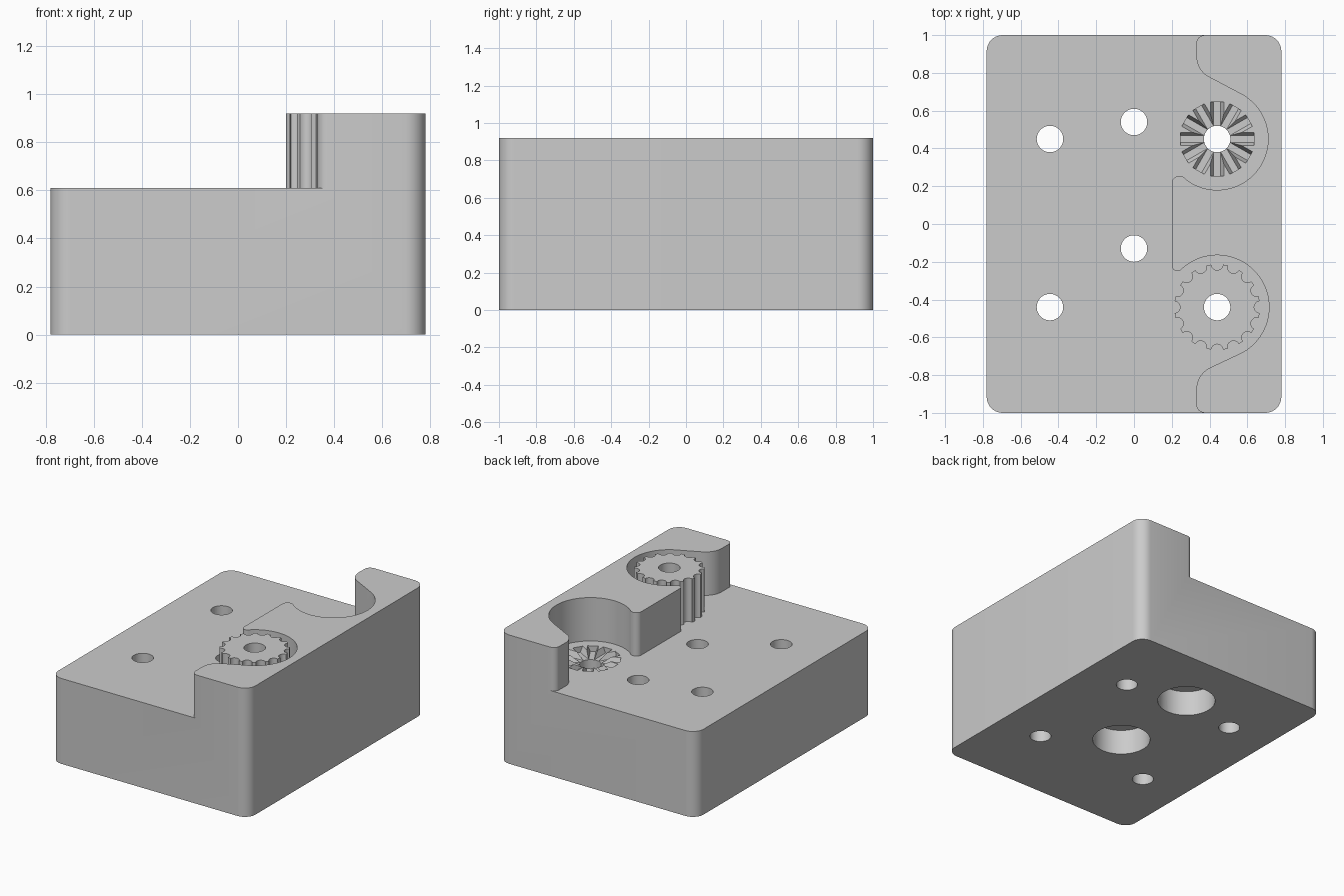
import bpy, bmesh, math

if "Cube" in bpy.data.objects:
    bpy.data.objects.remove(bpy.data.objects["Cube"])

W, L, FLOOR, TOP = 0.78, 1.0, 0.61, 0.92
UP, LOW = (0.44, 0.45), (0.44, -0.44)   # centres of the two pockets

grey = bpy.data.materials.new("grey_plastic")
grey.use_nodes = True
colour = (0.6, 0.6, 0.6, 1)
grey.diffuse_color = colour
grey.node_tree.nodes["Principled BSDF"].inputs["Base Color"].default_value = colour


def arc(centre, r, a0, a1, n=12):
    """Points along an arc, leaving out its end."""
    angles = [math.radians(a0 + (a1 - a0) * i / n) for i in range(n)]
    return [(centre[0] + r * math.cos(a), centre[1] + r * math.sin(a)) for a in angles]


def loft(name, shapes):
    """One object of closed solids, each given as (low outline, high outline, z0, z1)."""
    bm = bmesh.new()
    for low_points, high_points, z0, z1 in shapes:
        low = [bm.verts.new((x, y, z0)) for x, y in low_points]
        high = [bm.verts.new((x, y, z1)) for x, y in high_points]
        bm.faces.new(low[::-1])
        bm.faces.new(high)
        for i in range(len(low)):
            bm.faces.new((low[i - 1], low[i], high[i], high[i - 1]))
    if bm.calc_volume(signed=True) < 0:
        bmesh.ops.reverse_faces(bm, faces=bm.faces[:])
    mesh = bpy.data.meshes.new(name)
    bm.to_mesh(mesh)
    bm.free()
    mesh.materials.append(grey)
    obj = bpy.data.objects.new(name, mesh)
    bpy.context.collection.objects.link(obj)
    return obj


def cut(target, cutter):
    """Subtract the cutter, bake the result and discard the cutter."""
    mod = target.modifiers.new("cut", "BOOLEAN")
    mod.operation, mod.solver, mod.object = "DIFFERENCE", "EXACT", cutter
    bpy.context.view_layer.update()
    deps = bpy.context.evaluated_depsgraph_get()
    mesh = bpy.data.meshes.new_from_object(target.evaluated_get(deps))
    target.modifiers.clear()
    target.data = mesh
    bpy.data.objects.remove(cutter)


def drill(target, centres, r, z0, z1):
    circles = [arc(c, r, 0, 360, 48) for c in centres]
    cut(target, loft("drill", [(c, c, z0, z1) for c in circles]))


def star(r, half_width, arms=12):
    """Outline of equal-width arms around the back pocket centre."""
    points = []
    notch = half_width / math.sin(math.pi / arms)
    for i in range(arms):
        a = 2 * math.pi * i / arms
        spread = math.atan2(half_width, r)
        reach = math.hypot(r, half_width)
        for d, angle in ((reach, a - spread), (reach, a + spread), (notch, a + math.pi / arms)):
            points.append((UP[0] + d * math.cos(angle), UP[1] + d * math.sin(angle)))
    return points


# Block with rounded upright corners
R = 0.085
corners = [(W - R, L - R), (R - W, L - R), (R - W, R - L), (W - R, R - L)]
outline = []
for i, c in enumerate(corners):
    outline += arc(c, R, 90 * i, 90 * i + 90, 10)
    outline += arc(c, R, 90 * i + 90, 0, 1)
housing = loft("gear_housing", [(outline, outline, 0, TOP)])

# Through holes, and two wide counterbores underneath
bores = [(0, 0.54), (0, -0.13)]
drill(housing, [UP, LOW, (-0.445, 0.45), (-0.445, -0.44)] + bores, 0.07, -0.2, 1.5)
drill(housing, bores, 0.19, -0.3, 0.18)

# Step with two round pockets, traced from back to front
step = [(-1.2, 1.2), (0.375, 1.2)]
step += arc((0.375, 0.955), 0.045, 90, 180, 6)
step += arc((0.46, 0.89), 0.13, 180, 240, 10)
step += arc(UP, 0.27, 60, -130.4, 40)
step += arc((0.24, 0.215), 0.04, 49.6, 180, 10)
step += arc((0.23, -0.22), 0.03, 180, 313.7, 10)
step += arc(LOW, 0.275, 133.7, -65, 40)
step += arc((0.46, -0.877), 0.13, 115, 180, 10)
step += arc((0.375, -0.955), 0.045, 180, 270, 6)
step += [(0.375, -1.0), (0.375, -1.2), (-1.2, -1.2)]
step_cutter = loft("step_cutter", [(step, step, FLOOR, 1.2)])

# Scalloped gear left standing in the front pocket
TEETH = 16
gear = []
for i in range(TEETH):
    a = 360 * i / TEETH
    t = math.radians(a)
    c = (LOW[0] + 0.228 * math.cos(t), LOW[1] + 0.228 * math.sin(t))
    gear += arc(c, 0.032, a + 265, a + 75, 9)
cut(step_cutter, loft("gear_form", [(gear, gear, 0.3, 1.5)]))
cut(housing, step_cutter)

# Radial face grooves with sloped sides in the back pocket
cut(housing, loft("groove_cutter", [(star(0.195, 0.018), star(0.195, 0.037), FLOOR - 0.04, FLOOR + 0.004)]))

bpy.ops.object.select_all(action="DESELECT")
housing.select_set(True)
bpy.context.view_layer.objects.active = housing
bpy.ops.object.shade_smooth_by_angle(angle=math.radians(30))
